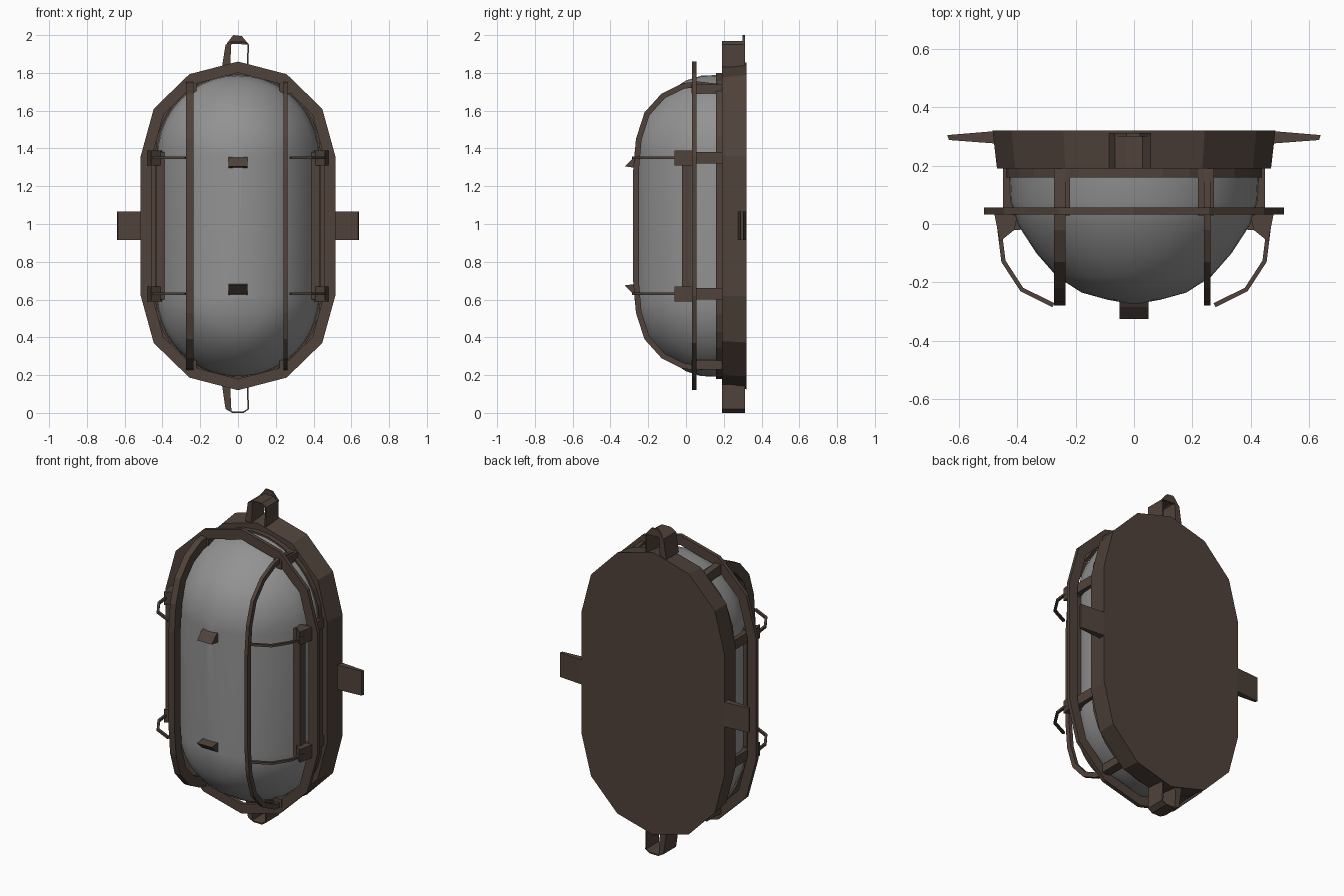
import bpy
import bmesh
import math
from mathutils import Vector

old = bpy.data.objects.get("Cube")
if old:
    bpy.data.objects.remove(old, do_unlink=True)

ZC = 0.99     # height of the lamp's centre
STEM = 0.37   # half length of the straight sides


def material(name, rgb):
    m = bpy.data.materials.new(name)
    m.use_nodes = True
    m.diffuse_color = (*rgb, 1)
    m.node_tree.nodes["Principled BSDF"].inputs["Base Color"].default_value = (*rgb, 1)
    return m


metal = material("brown metal", (0.08, 0.055, 0.043))
glass = material("grey glass", (0.29, 0.29, 0.29))

# Each plane places profile coordinates (u, v) and a depth w in space
PLANES = {
    "XZ": lambda u, v, w: (u, w, v),
    "YZ": lambda u, v, w: (w, u, v),
    "XY": lambda u, v, w: (u, v, w),
}


def finish(name, bm, mat):
    bmesh.ops.recalc_face_normals(bm, faces=bm.faces[:])
    mesh = bpy.data.meshes.new(name)
    bm.to_mesh(mesh)
    bm.free()
    mesh.materials.append(mat)
    ob = bpy.data.objects.new(name, mesh)
    bpy.context.collection.objects.link(ob)
    return ob


def loft(name, rings, mat, cap=True):
    """Skin a list of closed rings of equal length."""
    bm = bmesh.new()
    rows = [[bm.verts.new(p) for p in ring] for ring in rings]
    n = len(rows[0])
    for a, b in zip(rows, rows[1:]):
        for i in range(n):
            j = (i + 1) % n
            bm.faces.new((a[i], a[j], b[j], b[i]))
    if cap:
        bm.faces.new(rows[0])
        bm.faces.new(rows[-1])
    return finish(name, bm, mat)


def prism(name, profile, plane, lo, hi, mat=metal):
    place = PLANES[plane]
    return loft(name, [[place(u, v, w) for u, v in profile] for w in (lo, hi)], mat)


def sweep(name, path, thick, plane, lo, hi, closed=False):
    """Strip along a path, thickened to the right of its direction."""
    place, n = PLANES[plane], len(path)
    rings = []
    for i, p in enumerate(path):
        a = path[(i - 1) % n] if closed or i else p
        b = path[(i + 1) % n] if closed or i < n - 1 else p
        t = (Vector(b) - Vector(a)).normalized()
        q = (p[0] + t.y * thick, p[1] - t.x * thick)
        rings.append([place(*p, lo), place(*q, lo), place(*q, hi), place(*p, hi)])
    if closed:
        rings.append(rings[0])
    ob = loft(name, rings, metal, not closed)
    return ob


def stadium(rx, rz, steps):
    """Clockwise long oval in x and z."""
    pts = []
    for sign in (1, -1):
        for i in range(steps + 1):
            a = math.pi * (1 - i / steps)
            pts.append((sign * rx * math.cos(a), ZC + sign * (STEM + rz * math.sin(a))))
    return pts


def box(name, x, y, z):
    prism(name, [(x[0], z[0]), (x[1], z[0]), (x[1], z[1]), (x[0], z[1])], "XZ", *y)


def flip(profile):
    return [(u, 2 * ZC - v) for u, v in profile]


# Back plate, slightly tapered to the front
loft("back_plate",
     [[(x, y, z) for x, z in stadium(r, r + 0.01, 6)] for y, r in ((0.32, 0.485), (0.19, 0.47))],
     metal)

# Glass dome
dome_profile = [(0.19, 0.43), (0.08, 0.425), (0, 0.4), (-0.1, 0.335), (-0.18, 0.265),
                (-0.235, 0.18), (-0.26, 0.09), (-0.272, 0.02)]
dome = loft("glass_dome",
            [[(x, y, z) for x, z in stadium(r, r, 20)] for y, r in dome_profile], glass)
bpy.context.view_layer.objects.active = dome
dome.select_set(True)
bpy.ops.object.shade_smooth_by_angle(angle=math.radians(40))
dome.select_set(False)

# Collar at the foot of the glass and the cage ring in front of it
sweep("glass_collar", stadium(0.44, 0.44, 14), 0.03, "XZ", 0.16, 0.195, True)
sweep("cage_ring", stadium(0.515, 0.5, 6), 0.06, "XZ", 0.033, 0.056, True)

# Long upright cage bars
half = [(0.19, 1.74), (0.06, 1.755), (-0.02, 1.745), (-0.13, 1.69), (-0.22, 1.59),
        (-0.265, 1.45), (-0.28, 1.28)]
bar_path = flip(half) + half[::-1]
sweep("right_upright_bar", bar_path, 0.06, "YZ", -0.275, -0.235)
sweep("left_upright_bar", bar_path, 0.03, "YZ", 0.24, 0.262)

for side, s in (("left", 1), ("right", -1)):
    # Wedge lugs on the sides of the plate
    prism(side + "_side_lug",
          [(s * x, y) for x, y in ((0.46, 0.32), (0.64, 0.305), (0.635, 0.288), (0.46, 0.275))],
          "XY", 0.915, 1.065)
    # Rail along the side of the glass
    box(side + "_side_rail", sorted((s * 0.39, s * 0.435)), (-0.02, 0.03), (0.6, 1.38))
    for level, k in (("upper", 1), ("lower", -1)):
        label = side + "_" + level
        z = ZC + k * 0.36
        # Short struts between ring and plate
        box(label + "_side_strut", sorted((s * 0.41, s * 0.45)), (0.03, 0.19),
            (z - 0.03, z + 0.03))
        zs = ZC + k * 0.73
        box(label + "_end_strut", sorted((s * 0.22, s * 0.275)), (0.03, 0.19),
            (zs - 0.03, zs + 0.02))
        # Stub and thin cross bar curving to the front
        prism(label + "_cross_stub",
              [(s * x, y) for x, y in ((0.48, 0.04), (0.4, 0.03), (0.41, -0.02), (0.46, -0.06))],
              "XY", z - 0.04, z + 0.04)
        arc = [(s * x, y) for x, y in ((0.475, 0.03), (0.455, -0.13), (0.39, -0.23), (0.28, -0.285))]
        sweep(label + "_cross_bar", arc, s * 0.015, "XY", z - 0.007, z + 0.007)

for level, k in (("upper", 1), ("lower", -1)):
    # Front hook on the glass
    hook = [(-0.25, 1.365), (-0.285, 1.345), (-0.325, 1.305), (-0.25, 1.295)]
    prism(level + "_front_hook", hook if k > 0 else flip(hook), "YZ", -0.05, 0.05)
    # Hollow mounting lug with one thick leg
    top = 1.97 if k > 0 else 1.98
    arch = [(-0.08, 1.83), (-0.065, top - 0.02), (-0.03, top), (0.03, top),
            (0.058, top - 0.02), (0.055, 1.83)]
    leg = [(-0.085, 1.83), (-0.066, top - 0.02), (-0.035, top - 0.01), (-0.042, 1.83)]
    if k < 0:
        arch, leg = flip(arch), flip(leg)
    sweep(level + "_mounting_lug", arch, k * 0.008, "XZ", 0.19, 0.312)
    prism(level + "_lug_leg", leg, "XZ", 0.19, 0.312)

# Pointed cap at the back of the upper lug
prism("upper_lug_cap",
      [(-0.06, 1.955), (-0.025, 2.0), (0.02, 1.995), (0.058, 1.95)], "XZ", 0.3, 0.312)
